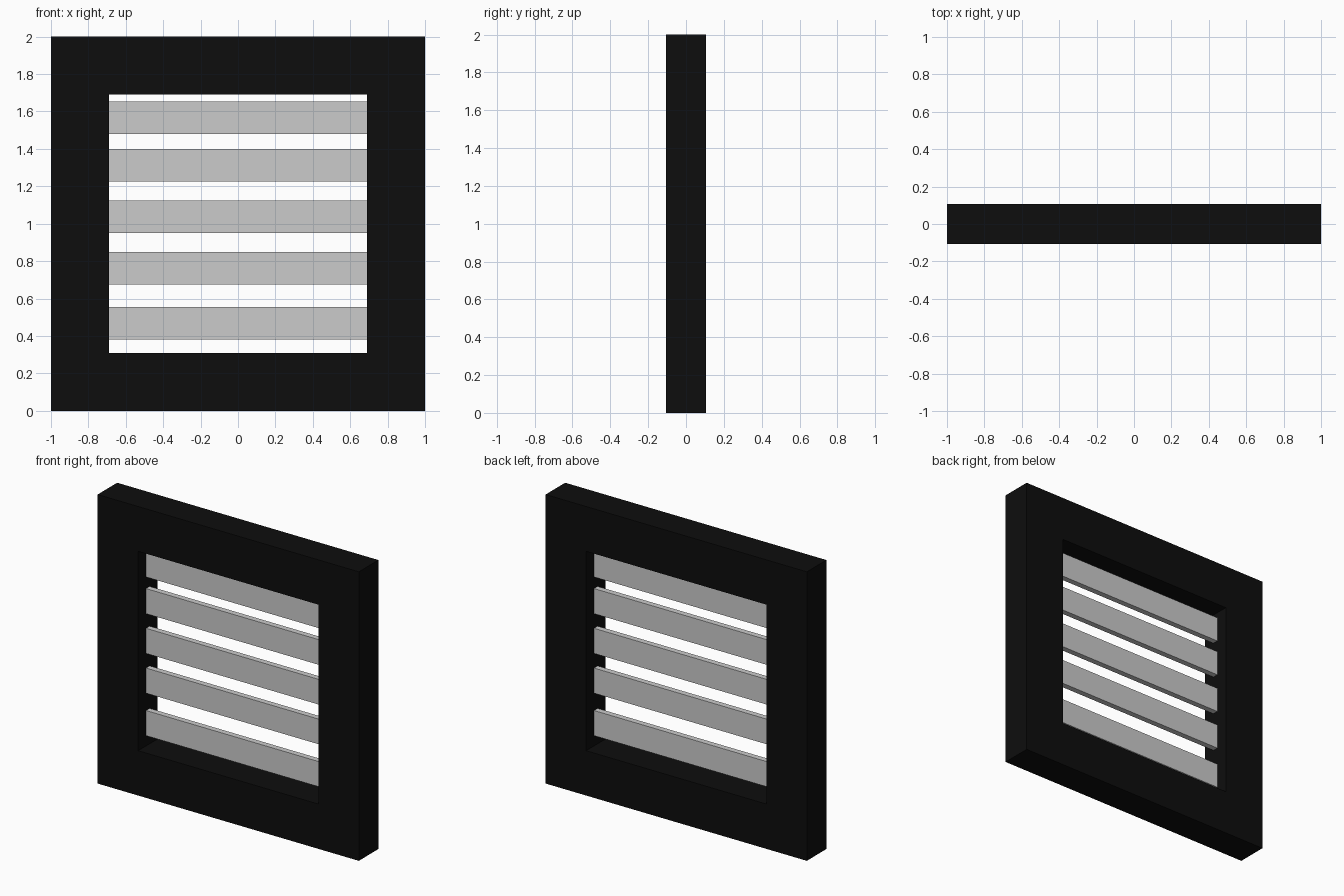
import bpy, bmesh

if "Cube" in bpy.data.objects:
    bpy.data.objects.remove(bpy.data.objects["Cube"])

OUTER, INNER, HALF_DEPTH, MID_Z = 1.0, 0.69, 0.107, 1.0
SLAT_HEIGHT, SLAT_THICK = 0.174, 0.04
SLAT_CENTRES = (0.468, 0.762, 1.037, 1.312, 1.566)


def make_object(name, bm, material=None):
    bmesh.ops.recalc_face_normals(bm, faces=bm.faces)
    mesh = bpy.data.meshes.new(name)
    bm.to_mesh(mesh)
    bm.free()
    obj = bpy.data.objects.new(name, mesh)
    bpy.context.collection.objects.link(obj)
    if material:
        mesh.materials.append(material)
    return obj


black = bpy.data.materials.new("black")
black.diffuse_color = (0.004, 0.004, 0.004, 1)
black.use_nodes = True
black.node_tree.nodes["Principled BSDF"].inputs["Base Color"].default_value = black.diffuse_color

# Square frame: mitred ring with a rectangular section
bm = bmesh.new()
corners = ((-1, -1), (1, -1), (1, 1), (-1, 1))
section = ((OUTER, -HALF_DEPTH), (INNER, -HALF_DEPTH),
           (INNER, HALF_DEPTH), (OUTER, HALF_DEPTH))
rings = [[bm.verts.new((sx * r, y, MID_Z + sz * r)) for r, y in section]
         for sx, sz in corners]
for i in range(4):
    a, b = rings[i], rings[(i + 1) % 4]
    for j in range(4):
        k = (j + 1) % 4
        bm.faces.new((a[j], a[k], b[k], b[j]))
make_object("frame", bm, black)

# Horizontal slats across the opening
for n, z in enumerate(SLAT_CENTRES, 1):
    bm = bmesh.new()
    bmesh.ops.create_cube(bm, size=1)
    bmesh.ops.scale(bm, vec=(2 * INNER, SLAT_THICK, SLAT_HEIGHT), verts=bm.verts)
    slat = make_object(f"slat_{n}", bm)
    slat.location.z = z
